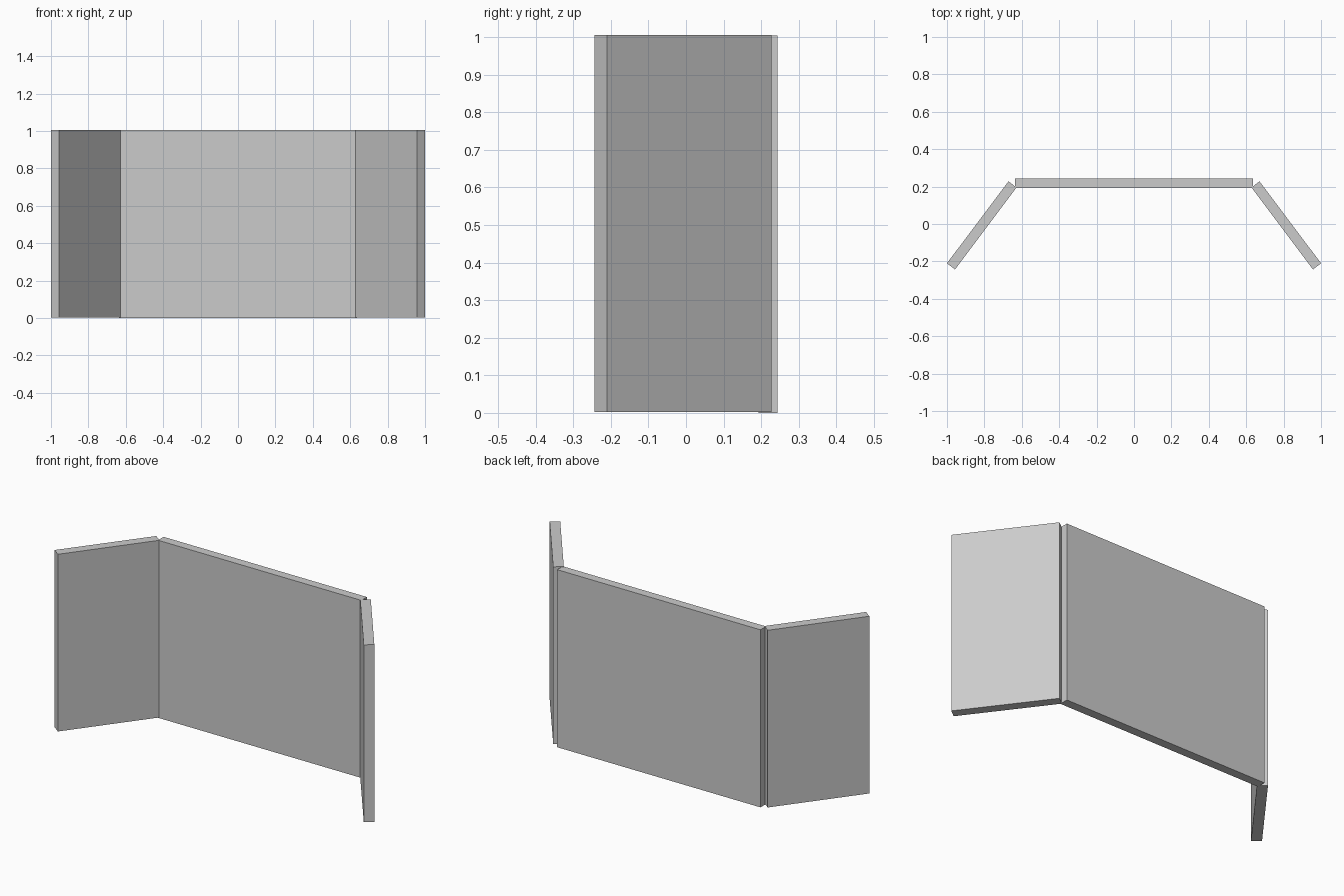
import bpy, bmesh

if "Cube" in bpy.data.objects:
    bpy.data.objects.remove(bpy.data.objects["Cube"])


def panel(name, outline, z0, z1):
    """Upright board extruded from a plan outline."""
    bm = bmesh.new()
    base = bm.faces.new([bm.verts.new((x, y, z0)) for x, y in outline])
    top = bmesh.ops.extrude_face_region(bm, geom=[base])["geom"]
    verts = [v for v in top if isinstance(v, bmesh.types.BMVert)]
    bmesh.ops.translate(bm, verts=verts, vec=(0, 0, z1 - z0))
    bmesh.ops.recalc_face_normals(bm, faces=bm.faces)
    mesh = bpy.data.meshes.new(name)
    bm.to_mesh(mesh)
    bm.free()
    obj = bpy.data.objects.new(name, mesh)
    bpy.context.collection.objects.link(obj)
    return obj


# wide middle board
panel("centre_panel",
      [(-0.636, 0.193), (0.636, 0.193), (0.636, 0.243), (-0.636, 0.243)],
      0.0, 1.004)

# angled side boards, mirrored left and right
wing = [(0.957, -0.243), (1.0, -0.21), (0.671, 0.228), (0.628, 0.195)]
for name, side in (("right_wing", 1), ("left_wing", -1)):
    panel(name, [(side * x, y) for x, y in wing], 0.003, 1.005)
